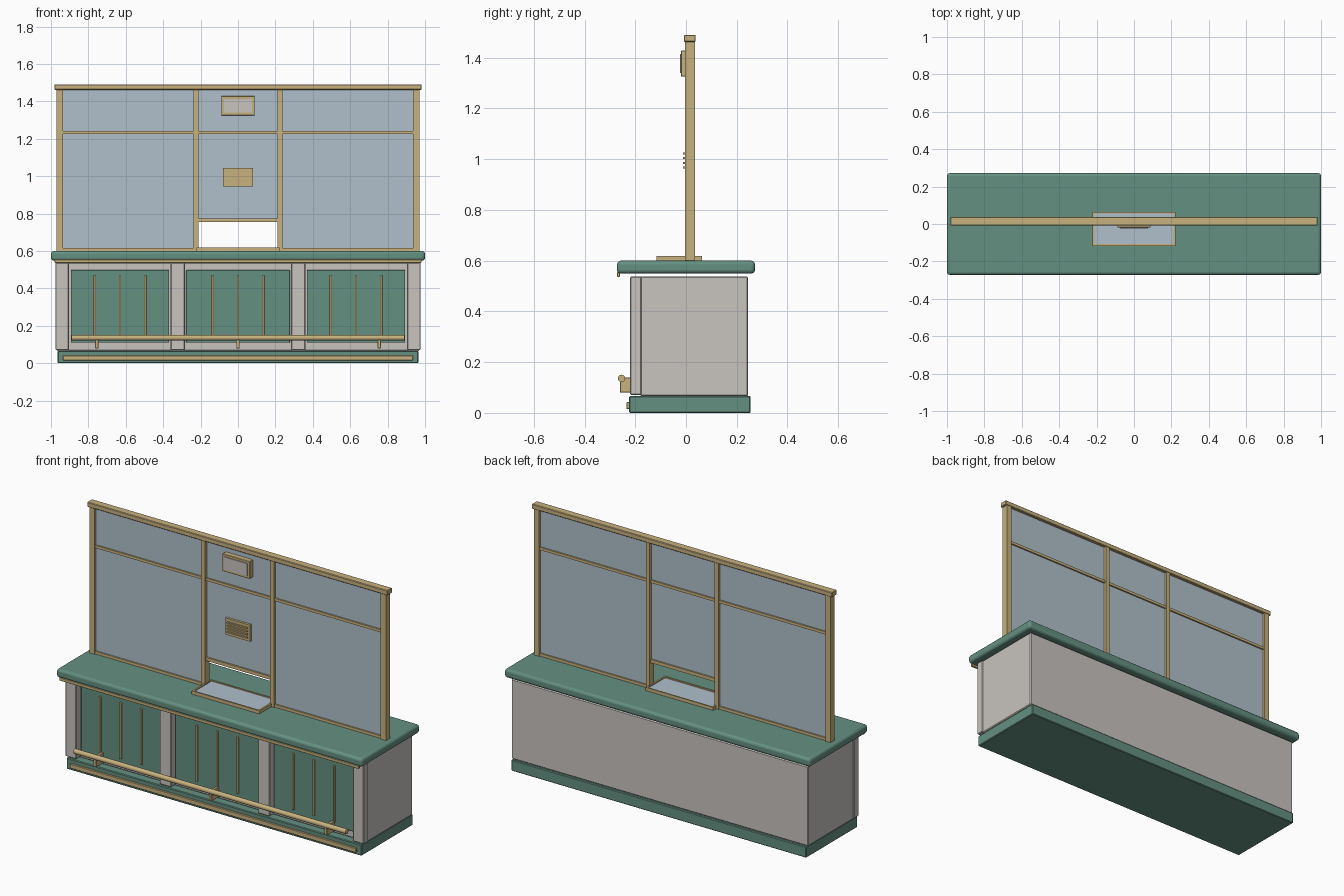
import bpy, math
from mathutils import Vector

cube = bpy.data.objects.get("Cube")
if cube:
    bpy.data.objects.remove(cube, do_unlink=True)


def material(name, color):
    m = bpy.data.materials.new(name)
    m.use_nodes = True
    rgba = (*color, 1)
    m.diffuse_color = rgba
    m.node_tree.nodes["Principled BSDF"].inputs["Base Color"].default_value = rgba
    return m


GREEN = material("green laminate", (0.13, 0.28, 0.22))
STONE = material("pale stone", (0.58, 0.55, 0.52))
BRASS = material("brass", (0.57, 0.44, 0.21))
GLASS = material("blue glass", (0.44, 0.53, 0.60))


def finish(ob, name, mat, bevel, segments):
    ob.name = name
    ob.data.materials.append(mat)
    if bevel:
        mod = ob.modifiers.new("Bevel", "BEVEL")
        mod.width = bevel
        mod.segments = segments
        if segments > 1:
            bpy.ops.object.shade_smooth_by_angle(angle=math.radians(40))
    return ob


def box(name, mat, x, y, z, bevel=0, segments=1):
    """Box spanning the (low, high) pairs x, y and z."""
    spans = (x, y, z)
    bpy.ops.mesh.primitive_cube_add(size=1)
    ob = bpy.context.object
    size = Vector([hi - lo for lo, hi in spans])
    mid = Vector([(hi + lo) / 2 for lo, hi in spans])
    for v in ob.data.vertices:
        v.co = v.co * size
    ob.location = mid
    return finish(ob, name, mat, bevel, segments)


def pair(name, mat, x, y, z, bevel=0):
    """Box on the left and its mirror image on the right."""
    box("left_" + name, mat, x, y, z, bevel)
    box("right_" + name, mat, (-x[1], -x[0]), y, z, bevel)


def sym(half):
    return (-half, half)


def around(mid, width):
    return (mid - width / 2, mid + width / 2)


# Base and counter body
box("plinth", GREEN, sym(0.965), (-0.225, 0.255), (0, 0.066), 0.004)
box("plinth_trim", BRASS, sym(0.935), (-0.235, -0.22), (0.015, 0.042), 0.002)
box("counter_body", STONE, sym(0.97), (-0.18, 0.245), (0.066, 0.538), 0.005)
box("counter_top", GREEN, sym(1), sym(0.272), (0.549, 0.6), 0.015, 3)
box("counter_top_trim", BRASS, sym(0.98), (-0.272, -0.26), (0.536, 0.555), 0.002)

# Pilasters
PILASTER_Y, PILASTER_Z = (-0.22, -0.175), (0.07, 0.538)
pair("outer_pilaster", STONE, (0.904, 0.976), PILASTER_Y, PILASTER_Z, 0.004)
pair("inner_pilaster", STONE, (0.284, 0.36), PILASTER_Y, PILASTER_Z, 0.004)

# Front panels with their upright brass strips
for side, mid, half in (("right", -0.631, 0.263), ("middle", 0, 0.277), ("left", 0.631, 0.263)):
    box(side + "_panel", GREEN, (mid - half, mid + half), (-0.19, -0.175), (0.11, 0.498), 0.002)
    for i in (-1, 0, 1):
        box(f"{side}_panel_strip_{i + 2}", BRASS, around(mid + i * 0.134, 0.013),
            (-0.2, -0.185), (0.137, 0.47), 0.002)

# Foot rail on brackets
bpy.ops.mesh.primitive_cylinder_add(vertices=20, radius=0.0145, depth=1.78,
                                    location=(0, -0.254, 0.136),
                                    rotation=(0, math.pi / 2, 0))
bpy.ops.object.shade_smooth_by_angle(angle=math.radians(40))
finish(bpy.context.object, "foot_rail", BRASS, 0, 1)
for i in (-1, 0, 1):
    box(f"foot_rail_bracket_{i + 2}", BRASS, around(i * 0.755, 0.018),
        (-0.26, -0.175), (0.08, 0.14), 0.002)

# Screen frame
FRAME_Y, RAIL_Y = (-0.004, 0.036), (0.002, 0.03)
box("frame_cap", BRASS, sym(0.982), (-0.008, 0.038), (1.462, 1.49), 0.003)
pair("end_post", BRASS, (0.936, 0.97), FRAME_Y, (0.598, 1.465))
pair("inner_post", BRASS, (0.212, 0.238), FRAME_Y, (0.598, 1.465))
pair("sill_rail", BRASS, (0.236, 0.938), RAIL_Y, (0.598, 0.616))
box("transom_rail", BRASS, sym(0.938), RAIL_Y, (1.227, 1.243))
box("hatch_rail", BRASS, sym(0.215), RAIL_Y, (0.754, 0.774))

# Glass panes
PANE_Y = (0.011, 0.021)
pair("glass_pane", GLASS, (0.225, 0.95), PANE_Y, (0.605, 1.465))
box("middle_glass_pane", GLASS, sym(0.225), PANE_Y, (0.764, 1.465))

# Speaking grille with slats
box("speaking_grille", BRASS, sym(0.08), (-0.003, 0.013), (0.946, 1.044))
for i in range(4):
    box(f"grille_slat_{i + 1}", BRASS, sym(0.066), (-0.011, 0), around(0.967 + i * 0.0187, 0.008))

# Small plaque above the grille
box("plaque_frame", BRASS, sym(0.089), (-0.019, 0.013), (1.325, 1.428), 0.002)
box("plaque_face", STONE, sym(0.076), (-0.024, -0.015), (1.34, 1.414))

# Passing tray in the hatch
box("tray_base", BRASS, sym(0.218), (-0.11, 0.06), (0.598, 0.609))
box("tray_glass", GLASS, sym(0.212), (-0.106, 0.056), (0.606, 0.613))
pair("tray_edge", BRASS, (0.211, 0.221), (-0.117, 0.063), (0.6, 0.619))
box("tray_front_edge", BRASS, sym(0.221), (-0.117, -0.107), (0.6, 0.619))
box("tray_back_edge", BRASS, sym(0.221), (0.055, 0.063), (0.6, 0.619))
